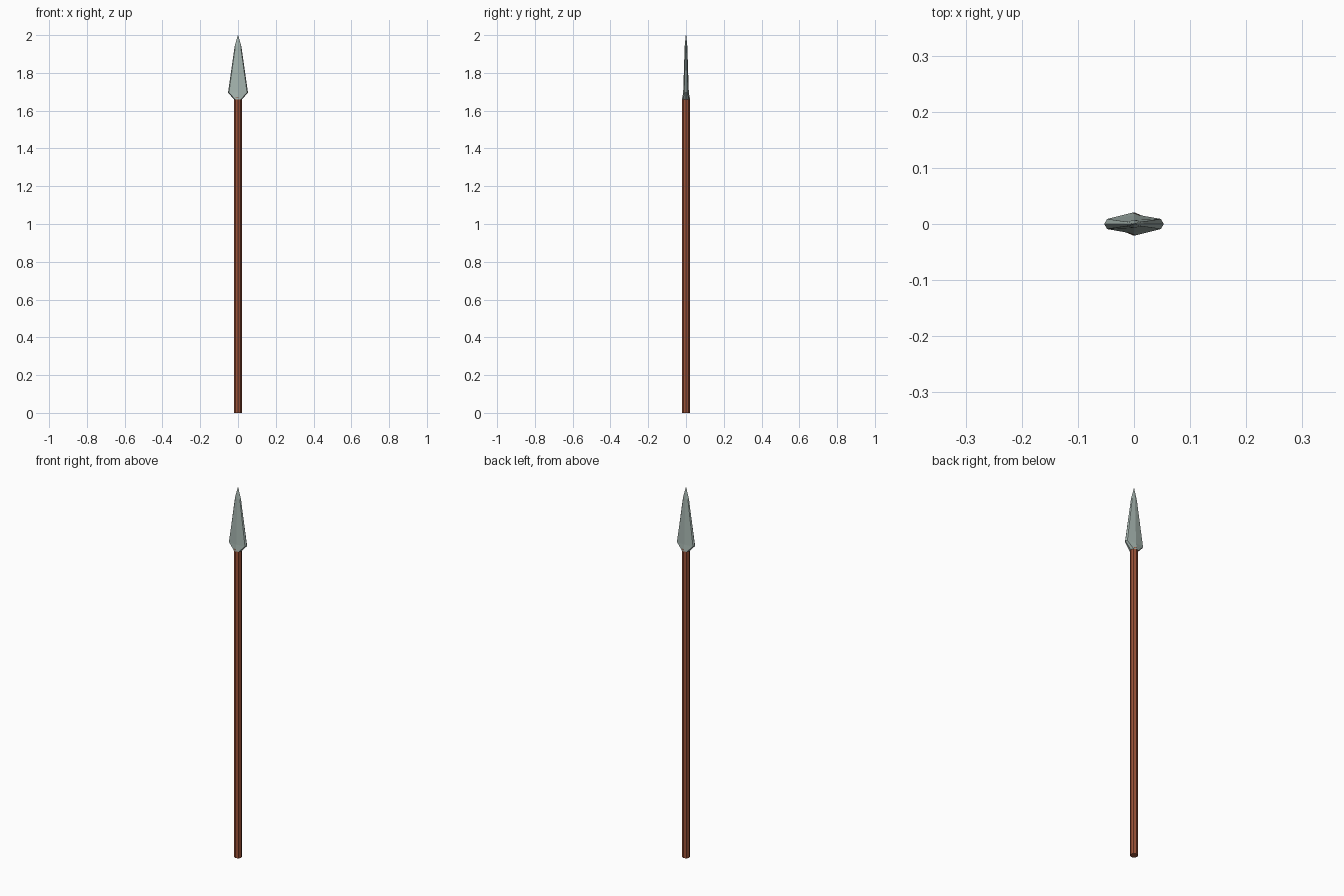
import bpy, bmesh, math

if "Cube" in bpy.data.objects:
    bpy.data.objects.remove(bpy.data.objects["Cube"])


def material(name, rgb):
    m = bpy.data.materials.new(name)
    m.diffuse_color = (*rgb, 1)
    m.use_nodes = True
    m.node_tree.nodes["Principled BSDF"].inputs["Base Color"].default_value = m.diffuse_color
    return m


def loft(name, rings, mat):
    """Skin a list of equal-length point rings and cap both ends."""
    bm = bmesh.new()
    loops = [[bm.verts.new(p) for p in ring] for ring in rings]
    n = len(loops[0])
    for a, b in zip(loops, loops[1:]):
        for i in range(n):
            j = (i + 1) % n
            bm.faces.new((a[i], a[j], b[j], b[i]))
    bm.faces.new(loops[0][::-1])
    bm.faces.new(loops[-1])
    bmesh.ops.recalc_face_normals(bm, faces=bm.faces)
    me = bpy.data.meshes.new(name)
    bm.to_mesh(me)
    bm.free()
    me.materials.append(mat)
    ob = bpy.data.objects.new(name, me)
    bpy.context.collection.objects.link(ob)
    return ob


def circle(r, z, n=8):
    return [(r * math.cos(math.tau * i / n), r * math.sin(math.tau * i / n), z)
            for i in range(n)]


def blade(w, edge_w, edge_t, ridge, z):
    """Flat diamond section with bevelled cutting edges."""
    return [(w, 0, z), (edge_w, edge_t, z), (0, ridge, z), (-edge_w, edge_t, z),
            (-w, 0, z), (-edge_w, -edge_t, z), (0, -ridge, z), (edge_w, -edge_t, z)]


wood = material("red brown wood", (0.33, 0.085, 0.04))
steel = material("grey green steel", (0.38, 0.46, 0.43))

# Shaft
loft("shaft", [circle(0.02, 0), circle(0.02, 1.67)], wood)

# Spear head: socket, wide shoulders, taper, point
loft("spear_head", [
    circle(0.021, 1.66),
    blade(0.053, 0.048, 0.009, 0.015, 1.695),
    blade(0.018, 0.014, 0.004, 0.007, 1.94),
    blade(0.001, 0.0008, 0.0005, 0.001, 2.0),
], steel)
